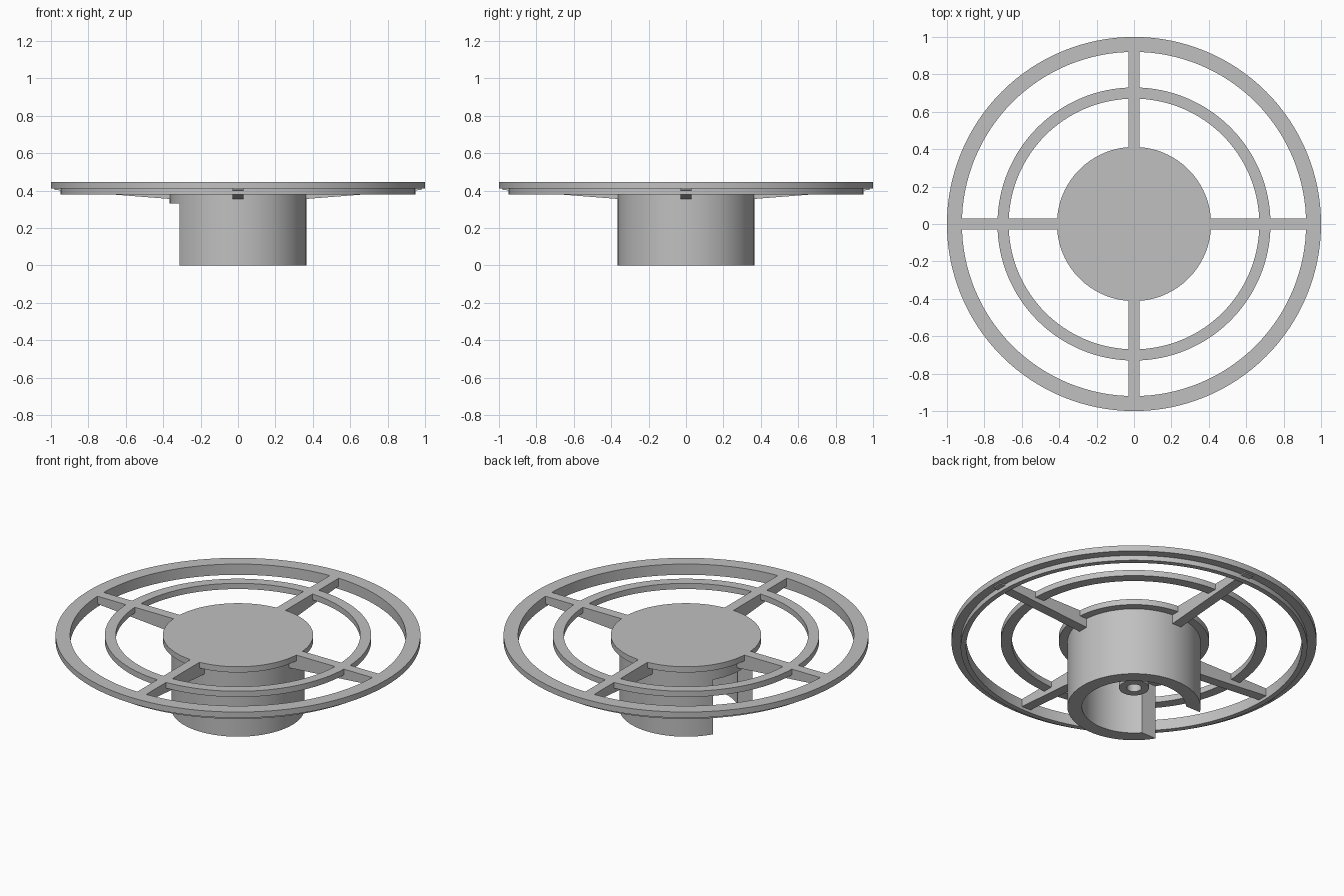
import bpy, bmesh, math
from mathutils import Matrix

cube = bpy.data.objects.get("Cube")
if cube:
    bpy.data.objects.remove(cube, do_unlink=True)

grey = bpy.data.materials.new("plain grey")
grey.use_nodes = True
colour = (0.53, 0.53, 0.53, 1)
grey.diffuse_color = colour
grey.node_tree.nodes["Principled BSDF"].inputs["Base Color"].default_value = colour

SEGMENTS = 128
TOP = 0.445      # upper face of the grille
UNDER = 0.41     # lower face of disc and rings


def finish(name, bm):
    bmesh.ops.recalc_face_normals(bm, faces=bm.faces)
    mesh = bpy.data.meshes.new(name)
    bm.to_mesh(mesh)
    bm.free()
    mesh.materials.append(grey)
    obj = bpy.data.objects.new(name, mesh)
    bpy.context.collection.objects.link(obj)
    return obj


def smooth(obj):
    bpy.ops.object.select_all(action='DESELECT')
    obj.select_set(True)
    bpy.context.view_layer.objects.active = obj
    bpy.ops.object.shade_smooth_by_angle(angle=math.radians(30))


def lathe(name, profile):
    """Revolve a closed (radius, height) outline around z."""
    bm = bmesh.new()
    loops = []
    for i in range(SEGMENTS):
        a = math.tau * i / SEGMENTS
        loops.append([bm.verts.new((r * math.cos(a), r * math.sin(a), z)) for r, z in profile])
    n = len(profile)
    for i, loop in enumerate(loops):
        after = loops[(i + 1) % SEGMENTS]
        for j in range(n):
            k = (j + 1) % n
            bm.faces.new((loop[j], after[j], after[k], loop[k]))
    return finish(name, bm)


def ring(name, inner, outer, low, high):
    return lathe(name, [(inner, low), (outer, low), (outer, high), (inner, high)])


# Outer rim with a narrower locating lip beneath it
smooth(lathe("outer_rim", [(0.92, 0.38), (0.95, 0.38), (0.95, UNDER),
                           (1, UNDER), (1, TOP), (0.92, TOP)]))

# Middle ring
smooth(ring("middle_ring", 0.67, 0.73, UNDER, TOP))

# Solid centre disc
bm = bmesh.new()
bmesh.ops.create_cone(bm, cap_ends=True, segments=SEGMENTS, radius1=0.412, radius2=0.412,
                      depth=TOP - UNDER,
                      matrix=Matrix.Translation((0, 0, (TOP + UNDER) / 2)))
smooth(finish("centre_disc", bm))

# Hollow collar with a slot cut through its wall
collar = ring("collar", 0.285, 0.365, 0, UNDER)
bm = bmesh.new()
bmesh.ops.create_cube(bm, size=1, matrix=Matrix.Translation((-0.3, 0, 0.13))
                      @ Matrix.Diagonal((0.4, 0.376, 0.4, 1)))
cutter = finish("slot_cutter", bm)
cutter.hide_render = True
cut = collar.modifiers.new("slot", 'BOOLEAN')
cut.operation = 'DIFFERENCE'
cut.solver = 'EXACT'
cut.object = cutter
smooth(collar)
bpy.ops.object.modifier_apply(modifier=cut.name)
bpy.data.objects.remove(cutter, do_unlink=True)

# Hollow boss hanging inside the collar
smooth(ring("centre_boss", 0.04, 0.082, 0.12, UNDER))

# Four spokes with undersides that taper outward
outline = [(0.34, 0.353), (0.98, 0.403), (0.98, TOP), (0.34, TOP)]
for side, turn in (("left", 0), ("back", 1), ("right", 2), ("front", 3)):
    bm = bmesh.new()
    face = bm.faces.new([bm.verts.new((x, -0.03, z)) for x, z in outline])
    grown = bmesh.ops.extrude_face_region(bm, geom=[face])["geom"]
    bmesh.ops.translate(bm, vec=(0, 0.06, 0),
                        verts=[v for v in grown if isinstance(v, bmesh.types.BMVert)])
    bm.transform(Matrix.Rotation(turn * math.pi / 2, 4, 'Z'))
    finish(side + "_spoke", bm)
